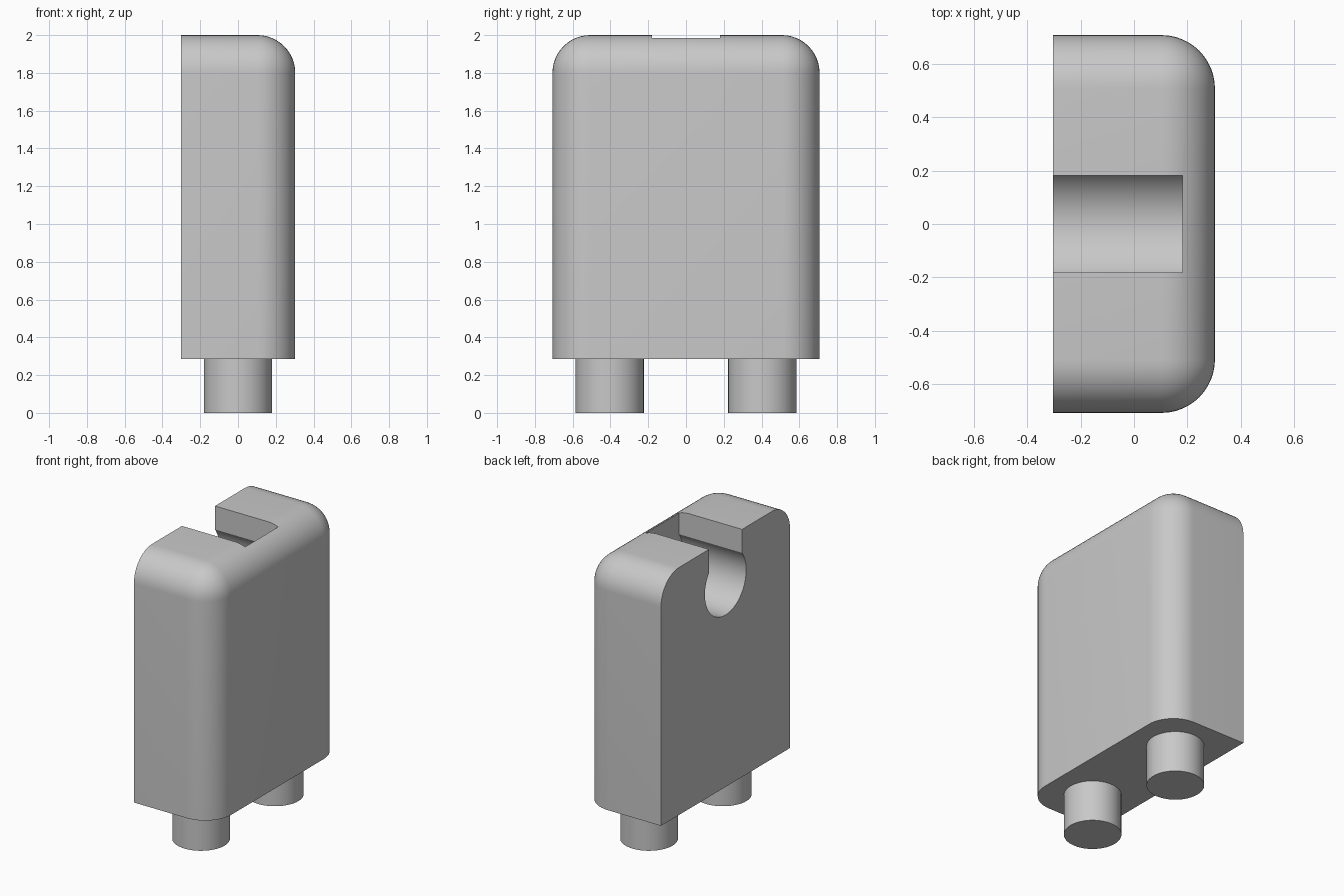
import bpy, bmesh, math

default = bpy.data.objects.get("Cube")
if default:
    bpy.data.objects.remove(default, do_unlink=True)

HX, HY, BASE, TOP = 0.303, 0.707, 0.285, 2.0
FILLET = 0.2

grey = bpy.data.materials.new("light grey")
grey.use_nodes = True
colour = (0.58, 0.58, 0.58, 1)
grey.diffuse_color = colour
grey.node_tree.nodes["Principled BSDF"].inputs["Base Color"].default_value = colour


def make_object(name, bm):
    bmesh.ops.recalc_face_normals(bm, faces=bm.faces)
    mesh = bpy.data.meshes.new(name)
    bm.to_mesh(mesh)
    bm.free()
    mesh.materials.append(grey)
    obj = bpy.data.objects.new(name, mesh)
    bpy.context.collection.objects.link(obj)
    return obj


def activate(obj):
    bpy.ops.object.select_all(action='DESELECT')
    obj.select_set(True)
    bpy.context.view_layer.objects.active = obj


def smooth(obj):
    activate(obj)
    bpy.ops.object.shade_smooth_by_angle(angle=math.radians(30))


# Body: block with rounded top and outer edges, flat mating face and underside
bm = bmesh.new()
bmesh.ops.create_cube(bm, size=1)
for v in bm.verts:
    v.co.x *= 2 * HX
    v.co.y *= 2 * HY
    v.co.z = TOP if v.co.z > 0 else BASE


def is_rounded(edge):
    mid = (edge.verts[0].co + edge.verts[1].co) / 2
    top = mid.z > TOP - 0.01
    outer = mid.x > HX - 0.01
    side = abs(mid.y) > HY - 0.01
    return (top and (outer or side)) or (outer and side)


bmesh.ops.bevel(bm, geom=[e for e in bm.edges if is_rounded(e)], offset=FILLET,
                offset_type='OFFSET', segments=12, profile=0.5, affect='EDGES')
body = make_object("body", bm)

# Keyhole slot: straight neck opening into a round channel
NECK, RADIUS, CENTRE_Z, END_X = 0.181, 0.226, 1.702, 0.181
start = math.asin(NECK / RADIUS)
steps = 48
outline = [(NECK, TOP + 0.2)]
for i in range(steps + 1):
    a = start + (2 * math.pi - 2 * start) * i / steps
    outline.append((RADIUS * math.sin(a), CENTRE_Z + RADIUS * math.cos(a)))
outline.append((-NECK, TOP + 0.2))

bm = bmesh.new()
face = bm.faces.new([bm.verts.new((-HX - 0.2, y, z)) for y, z in outline])
ext = bmesh.ops.extrude_face_region(bm, geom=[face])
for v in ext["geom"]:
    if isinstance(v, bmesh.types.BMVert):
        v.co.x = END_X
cutter = make_object("slot_cutter", bm)
cutter.hide_render = True

cut = body.modifiers.new("keyhole slot", 'BOOLEAN')
cut.operation = 'DIFFERENCE'
cut.solver = 'EXACT'
cut.object = cutter
activate(body)
bpy.ops.object.modifier_apply(modifier=cut.name)
bpy.data.objects.remove(cutter, do_unlink=True)
smooth(body)

# Pegs: two round studs under the body
for name, side in (("front_peg", -1), ("back_peg", 1)):
    bm = bmesh.new()
    bmesh.ops.create_cone(bm, cap_ends=True, segments=48, radius1=0.181,
                          radius2=0.181, depth=BASE)
    bmesh.ops.translate(bm, verts=bm.verts, vec=(0, side * 0.404, BASE / 2))
    smooth(make_object(name, bm))
